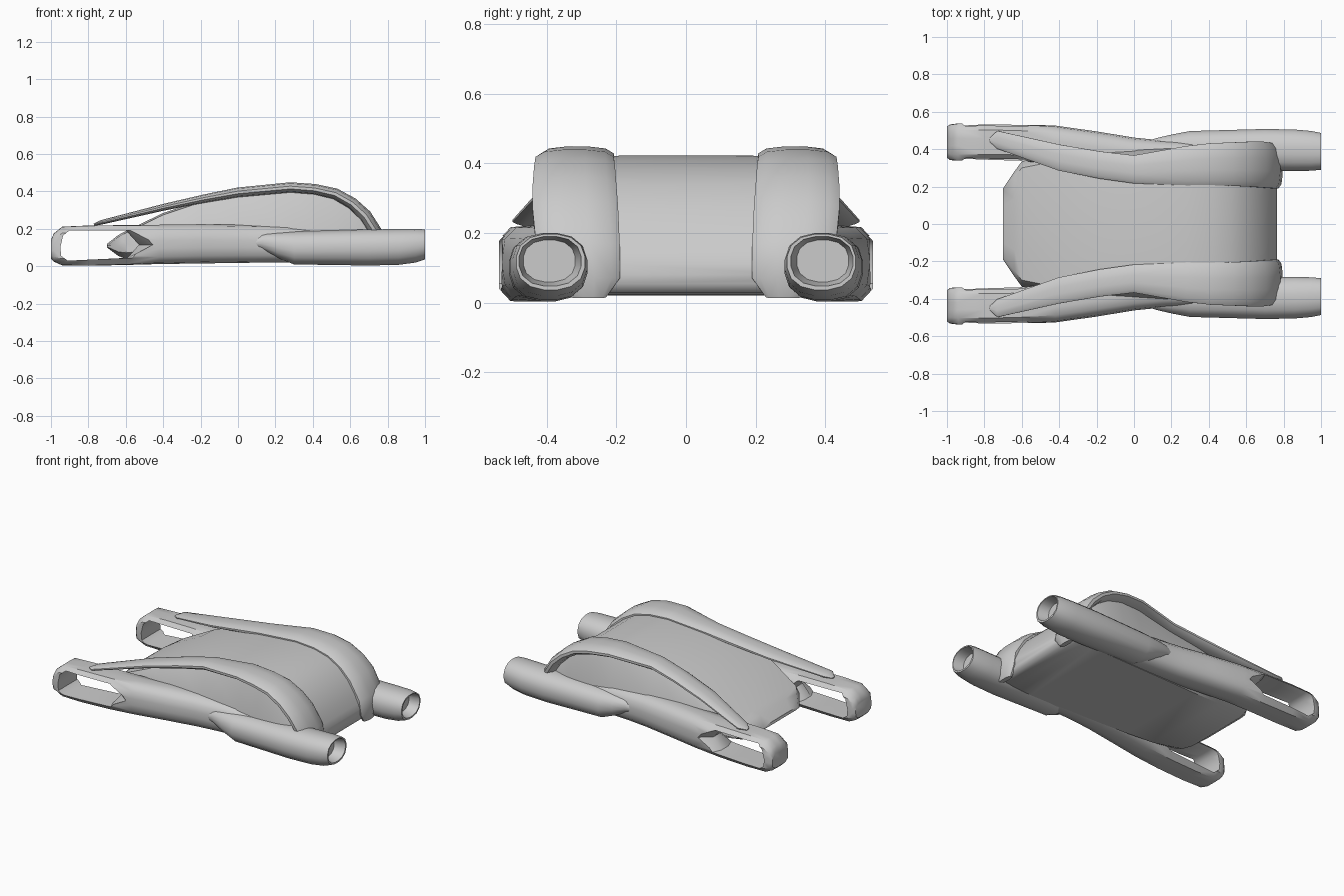
import bpy, bmesh, math
from mathutils import Vector

grey = bpy.data.materials.new("light grey")
grey.diffuse_color = (0.6, 0.6, 0.6, 1)


def make(name, rings, angle=40):
    """Skin a list of closed point rings and cap both ends."""
    bm = bmesh.new()
    loops = [[bm.verts.new(p) for p in r] for r in rings]
    n = len(loops[0])
    for a, b in zip(loops, loops[1:]):
        for i in range(n):
            j = (i + 1) % n
            bm.faces.new((a[i], a[j], b[j], b[i]))
    bm.faces.new(loops[0])
    bm.faces.new(loops[-1])
    bmesh.ops.recalc_face_normals(bm, faces=bm.faces)
    me = bpy.data.meshes.new(name)
    bm.to_mesh(me)
    bm.free()
    me.materials.append(grey)
    me.shade_smooth()
    me.set_sharp_from_angle(angle=math.radians(angle))
    ob = bpy.data.objects.new(name, me)
    bpy.context.collection.objects.link(ob)
    return ob


def unit_ring(n, power):
    """Rounded-square outline in the range -1..1."""
    out = []
    for i in range(n):
        t = 2 * math.pi * (i + 0.5) / n
        c, s = math.cos(t), math.sin(t)
        k = (abs(c) ** power + abs(s) ** power) ** (-1 / power)
        out.append((c * k, s * k))
    m = max(abs(p[0]) for p in out)
    return [(a / m, b / m) for a, b in out]


def x_ring(side, x, y0, y1, z0, z1, power, n=16):
    return [(x, side * ((y0 + y1) / 2 + a * (y1 - y0) / 2), (z0 + z1) / 2 + b * (z1 - z0) / 2)
            for a, b in unit_ring(n, power)]


# central hull: x, half width, shoulder half width, bottom z, mid z, roof z
HULL = [(-0.70, 0.19, 0.18, 0.10, 0.11, 0.12), (-0.64, 0.28, 0.25, 0.055, 0.11, 0.167),
        (-0.60, 0.335, 0.30, 0.04, 0.12, 0.188), (-0.40, 0.38, 0.34, 0.025, 0.19, 0.285),
        (-0.20, 0.39, 0.32, 0.02, 0.2, 0.352), (0.0, 0.40, 0.31, 0.02, 0.2, 0.397),
        (0.28, 0.41, 0.35, 0.02, 0.2, 0.422), (0.42, 0.415, 0.37, 0.02, 0.2, 0.41),
        (0.52, 0.415, 0.37, 0.02, 0.2, 0.385), (0.60, 0.41, 0.37, 0.02, 0.19, 0.34),
        (0.67, 0.40, 0.37, 0.02, 0.16, 0.275), (0.72, 0.39, 0.37, 0.022, 0.12, 0.205),
        (0.75, 0.36, 0.36, 0.03, 0.09, 0.145), (0.765, 0.34, 0.34, 0.055, 0.08, 0.11)]
rings = []
for x, w, s, zb, zm, zt in HULL:
    half = [(0.8 * w, zb), (w, zb + 0.4 * (zm - zb)), (w, zm), (s, zt - 0.01), (0.55 * s, zt)]
    rings.append([(x, y, z) for y, z in half] + [(x, -y, z) for y, z in reversed(half)])
make("hull", rings)

# front pods: x, y range, z range, squareness
POD = [(-1.0, 0.355, 0.52, 0.04, 0.14, 4), (-0.985, 0.342, 0.532, 0.025, 0.175, 5),
       (-0.94, 0.338, 0.538, 0.005, 0.212, 6), (-0.80, 0.338, 0.538, 0.003, 0.218, 6),
       (-0.60, 0.335, 0.533, 0.007, 0.22, 5), (-0.42, 0.32, 0.526, 0.012, 0.222, 3.5),
       (-0.20, 0.29, 0.495, 0.015, 0.225, 3), (0.0, 0.27, 0.462, 0.018, 0.222, 3),
       (0.15, 0.26, 0.447, 0.02, 0.218, 3), (0.40, 0.26, 0.435, 0.022, 0.21, 3),
       (0.70, 0.28, 0.40, 0.03, 0.15, 3)]
# opening through each pod, flared at its rear
HOLE = [(-0.95, 0.10), (-0.935, 0.165), (-0.90, 0.192), (-0.60, 0.192),
        (-0.53, 0.115), (-0.59, 0.045), (-0.91, 0.03), (-0.945, 0.055)]
FLARE = {4: -0.44, 3: -0.57, 5: -0.56}

# rear thrusters, the last two rings form the recess
TUBE = [(0.09, 0.39, 0.45, 0.10, 0.15, 2.4), (0.13, 0.35, 0.462, 0.085, 0.175, 2.4),
        (0.21, 0.32, 0.48, 0.045, 0.182, 2.5), (0.30, 0.30, 0.497, 0.01, 0.186, 2.5),
        (0.70, 0.285, 0.508, 0.004, 0.197, 2.5), (0.86, 0.283, 0.505, 0.008, 0.199, 2.5),
        (0.95, 0.285, 0.497, 0.02, 0.2, 2.5), (1.0, 0.29, 0.487, 0.037, 0.197, 2.4),
        (1.0, 0.301, 0.479, 0.048, 0.19, 2.4), (0.93, 0.318, 0.467, 0.06, 0.18, 2.4)]

# arched rails: x, y, z, half width, half thickness
RAIL = [(-0.77, 0.45, 0.222, 0.012, 0.006), (-0.73, 0.45, 0.235, 0.048, 0.012),
        (-0.40, 0.355, 0.315, 0.07, 0.018), (-0.18, 0.315, 0.362, 0.073, 0.022),
        (0.0, 0.292, 0.395, 0.075, 0.026), (0.28, 0.312, 0.421, 0.105, 0.028),
        (0.41, 0.32, 0.411, 0.112, 0.029), (0.52, 0.32, 0.386, 0.116, 0.031),
        (0.61, 0.32, 0.335, 0.12, 0.033), (0.68, 0.318, 0.27, 0.123, 0.035),
        (0.75, 0.31, 0.16, 0.12, 0.035), (0.765, 0.29, 0.07, 0.10, 0.03),
        (0.76, 0.28, 0.015, 0.05, 0.018)]

for side, tag in ((-1, "right"), (1, "left")):
    pod = make("front_pod_" + tag, [x_ring(side, *p) for p in POD])
    cut_rings = []
    for y, f in ((0.28, 1.3), (0.40, 0), (0.47, 0), (0.56, 1.3)):
        cut_rings.append([(x + f * (FLARE.get(i, x) - x), side * y, z)
                          for i, (x, z) in enumerate(HOLE)])
    cutter = make("pod_cutter", cut_rings)
    cutter.hide_render = True
    mod = pod.modifiers.new("opening", 'BOOLEAN')
    mod.operation = 'DIFFERENCE'
    mod.solver = 'EXACT'
    mod.object = cutter
    dg = bpy.context.evaluated_depsgraph_get()
    cut_mesh = bpy.data.meshes.new_from_object(pod.evaluated_get(dg))
    pod.modifiers.clear()
    pod.data = cut_mesh
    cut_mesh.set_sharp_from_angle(angle=math.radians(40))
    bpy.data.objects.remove(cutter)

    make("rear_thruster_" + tag, [x_ring(side, *t) for t in TUBE])

    rings = []
    for i, (x, y, z, w, t) in enumerate(RAIL):
        a, b = RAIL[max(i - 1, 0)], RAIL[min(i + 1, len(RAIL) - 1)]
        d = Vector((b[0] - a[0], b[2] - a[2])).normalized()
        rings.append([(x - d.y * t * v, side * (y + w * u), z + d.x * t * v)
                      for u, v in unit_ring(12, 2.6)])
    make("arched_rail_" + tag, rings)
